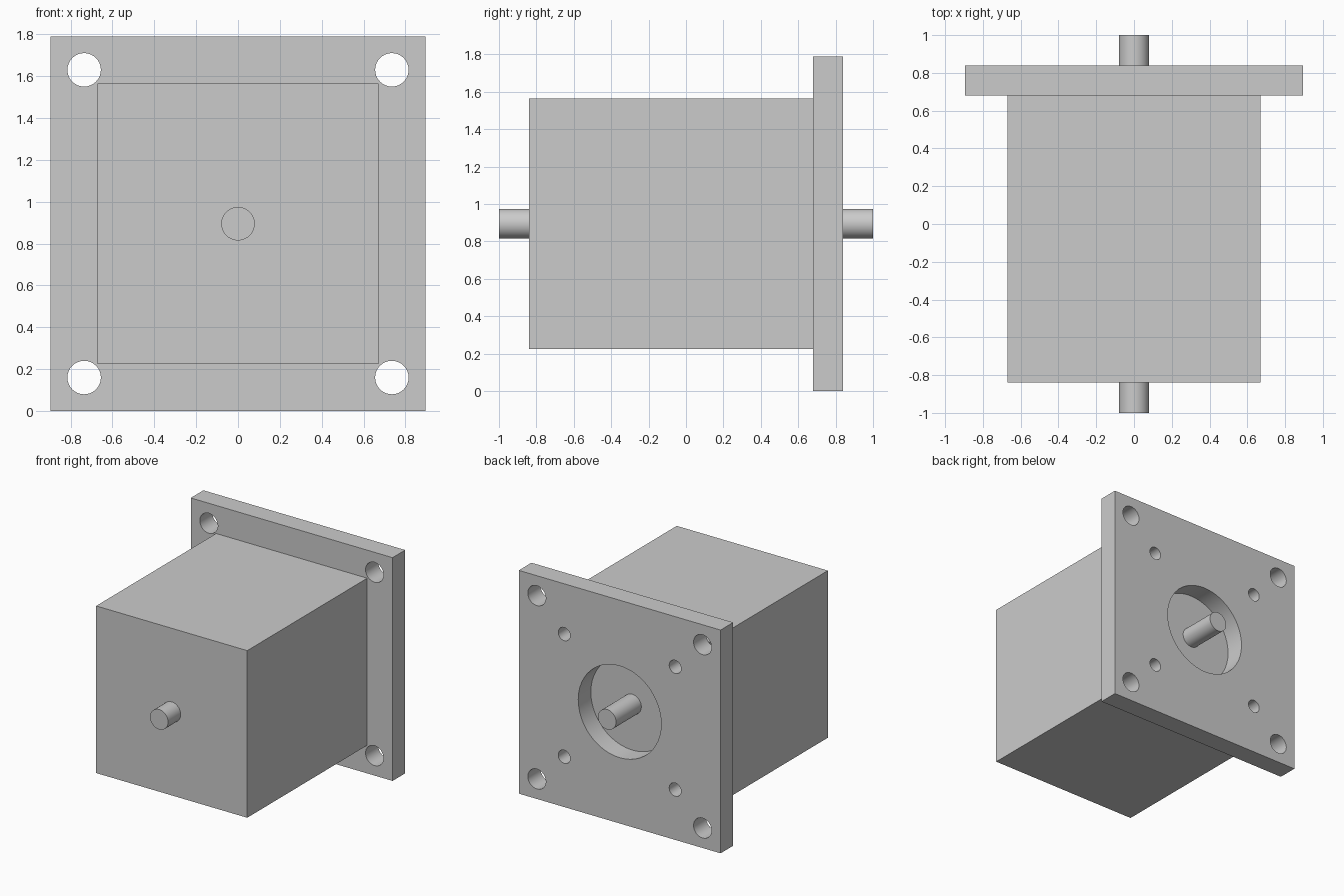
import bpy, bmesh
from math import pi, radians
from mathutils import Matrix

if "Cube" in bpy.data.objects:
    bpy.data.objects.remove(bpy.data.objects["Cube"])

CZ = 0.895           # shaft axis height
Y_BACK, Y_JOIN, Y_FACE = -0.84, 0.68, 0.84


def new_object(name, bm):
    mesh = bpy.data.meshes.new(name)
    bm.to_mesh(mesh)
    bm.free()
    obj = bpy.data.objects.new(name, mesh)
    bpy.context.collection.objects.link(obj)
    return obj


def box(name, half, y0, y1):
    bm = bmesh.new()
    mat = (Matrix.Translation((0, (y0 + y1) / 2, CZ))
           @ Matrix.Diagonal((2 * half, y1 - y0, 2 * half, 1)))
    bmesh.ops.create_cube(bm, size=1, matrix=mat)
    return new_object(name, bm)


def add_cylinder(bm, x, z, r, y0, y1, sides=48):
    mat = Matrix.Translation((x, (y0 + y1) / 2, z)) @ Matrix.Rotation(pi / 2, 4, 'X')
    bmesh.ops.create_cone(bm, cap_ends=True, segments=sides, radius1=r, radius2=r,
                          depth=y1 - y0, matrix=mat)


def activate(obj):
    bpy.ops.object.select_all(action='DESELECT')
    obj.select_set(True)
    bpy.context.view_layer.objects.active = obj


# Motor body
box("motor_body", 0.67, Y_BACK, Y_JOIN)

# Shaft running through the body and out of both ends
bm = bmesh.new()
add_cylinder(bm, 0, CZ, 0.08, -1, 1)
shaft = new_object("shaft", bm)

# Mounting plate
plate = box("mounting_plate", 0.895, Y_JOIN, Y_FACE)

# Cutter: centre bore, corner bolt holes, inner screw holes
bm = bmesh.new()
y0, y1 = Y_JOIN - 0.1, Y_FACE + 0.1
add_cylinder(bm, 0, CZ, 0.368, y0, y1)
for offset, radius in ((0.735, 0.08), (0.492, 0.053)):
    for sx in (-1, 1):
        for sz in (-1, 1):
            add_cylinder(bm, sx * offset, CZ + sz * offset, radius, y0, y1, 32)
cutter = new_object("plate_hole_cutter", bm)
cutter.hide_render = True

mod = plate.modifiers.new("holes", 'BOOLEAN')
mod.operation = 'DIFFERENCE'
mod.solver = 'EXACT'
mod.object = cutter
activate(plate)
bpy.ops.object.modifier_apply(modifier=mod.name)
bpy.data.objects.remove(cutter, do_unlink=True)

# Smooth round walls, crisp edges
for obj in (shaft, plate):
    activate(obj)
    bpy.ops.object.shade_smooth_by_angle(angle=radians(30))
